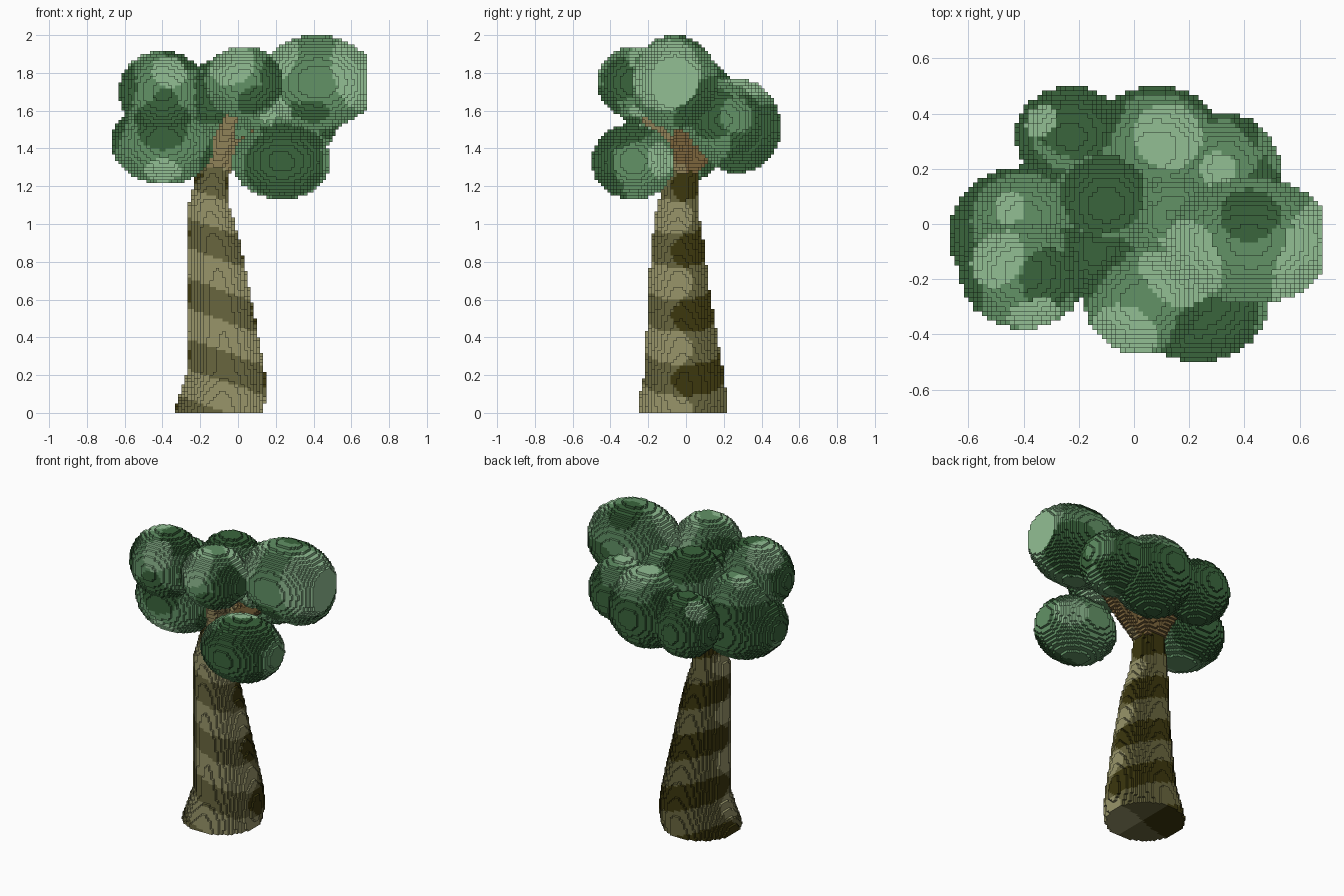
import bpy
from math import ceil, cos, floor, tau
from mathutils import Vector

cube = bpy.data.objects.get("Cube")
if cube:
    bpy.data.objects.remove(cube, do_unlink=True)

VOXEL = 1 / 60


def material(name, rgb):
    """Flat material from display colour 0-255."""
    linear = [((c / 255 + 0.055) / 1.055) ** 2.4 for c in rgb] + [1]
    mat = bpy.data.materials.new(name)
    mat.use_nodes = True
    mat.diffuse_color = linear
    shader = mat.node_tree.nodes["Principled BSDF"]
    shader.inputs["Base Color"].default_value = linear
    shader.inputs["Roughness"].default_value = 0.9
    return mat


LEAF = [material("dark leaf", (58, 101, 60)), material("mid leaf", (98, 146, 102)),
        material("light leaf", (146, 191, 148))]
BARK = [material("dark bark", (60, 55, 13)), material("mid bark", (105, 102, 62)),
        material("light bark", (152, 149, 106))]
WOOD = [material("tan branch", (144, 130, 88)), material("brown branch", (124, 101, 60))]


def centre(cell):
    return Vector([(c + 0.5) * VOXEL for c in cell])


def ellipsoid(middle, radii):
    """Set of grid cells whose centres lie in an ellipsoid."""
    spans = [range(floor((m - r) / VOXEL), ceil((m + r) / VOXEL) + 1)
             for m, r in zip(middle, radii)]
    cells = set()
    for i in spans[0]:
        for j in spans[1]:
            for k in spans[2]:
                point = centre((i, j, k))
                if sum(((p - m) / r) ** 2 for p, m, r in zip(point, middle, radii)) <= 1:
                    cells.add((i, j, k))
    return cells


def build(name, cells, solid, mats, shade):
    """Skin the cells with outward square faces, coloured by a rule."""
    verts, faces, tones = {}, [], []
    for cell in cells:
        tone = None
        for axis in range(3):
            for side in (0, 1):
                near = list(cell)
                near[axis] += 2 * side - 1
                if tuple(near) in solid:
                    continue
                ring = []
                for a, b in ((0, 0), (1, 0), (1, 1), (0, 1)):
                    corner = list(cell)
                    corner[axis] += side
                    corner[(axis + 1) % 3] += a
                    corner[(axis + 2) % 3] += b
                    ring.append(verts.setdefault(tuple(corner), len(verts)))
                faces.append(ring if side else ring[::-1])
                if tone is None:
                    tone = shade(centre(cell))
                tones.append(tone)
    mesh = bpy.data.meshes.new(name)
    mesh.from_pydata([[c * VOXEL for c in v] for v in verts], [], faces)
    for mat in mats:
        mesh.materials.append(mat)
    mesh.polygons.foreach_set("material_index", tones)
    mesh.update()
    bpy.context.collection.objects.link(bpy.data.objects.new(name, mesh))


# Foliage clumps: middle, radii
CLUMPS = [
    ((-.4, -.18, 1.7), (.23, .2, .22)),
    ((-.39, -.04, 1.43), (.28, .25, .22)),
    ((-.4, .02, 1.57), (.2, .18, .2)),
    ((.03, -.28, 1.75), (.21, .19, .19)),
    ((.42, -.06, 1.75), (.31, .23, .25)),
    ((.23, -.28, 1.33), (.26, .22, .2)),
    ((-.1, .07, 1.67), (.2, .19, .2)),
    ((-.14, -.1, 1.66), (.13, .14, .14)),
    ((-.23, .32, 1.5), (.2, .18, .2)),
    ((.08, .27, 1.52), (.26, .23, .25)),
    ((.33, .2, 1.55), (.2, .2, .2)),
    ((.14, .03, 1.64), (.17, .17, .17)),
]
foliage = set().union(*(ellipsoid(*clump) for clump in CLUMPS))
foliage = {c for c in foliage if (c[0] + 0.5) * VOXEL < .68}

# Trunk: height, x, y, radius
PROFILE = [(0, -.105, -.02, .238), (.1, -.08, -.015, .229), (.22, -.064, -.01, .206),
           (.6, -.095, -.035, .167), (.9, -.125, -.045, .138), (1.1, -.155, -.045, .108),
           (1.3, -.13, -.015, .085)]
trunk = set()
for low, high in zip(PROFILE, PROFILE[1:]):
    for k in range(round(low[0] / VOXEL), round(high[0] / VOXEL)):
        t = ((k + 0.5) * VOXEL - low[0]) / (high[0] - low[0])
        x, y, r = (a + (b - a) * t for a, b in zip(low[1:], high[1:]))
        for i in range(floor((x - r) / VOXEL), ceil((x + r) / VOXEL)):
            for j in range(floor((y - r) / VOXEL), ceil((y + r) / VOXEL)):
                p = centre((i, j, k))
                if (p.x - x) ** 2 + (p.y - y) ** 2 <= r * r:
                    trunk.add((i, j, k))

# Branches fanning from the trunk top into the clumps
branches = set()
fork = Vector((-.13, -.02, 1.28))
for tip in ((-.02, -.24, 1.62), (.33, -.03, 1.62), (.1, .22, 1.5), (-.34, 0, 1.45), (-.2, .25, 1.5)):
    for step in range(25):
        t = step / 24
        r = .072 - .042 * t
        branches |= ellipsoid(fork.lerp(Vector(tip), t), (r, r, r))
branches -= trunk

# Patches of light and dark leaves: middle, reach
LIGHT = [
    ((-.36, -.35, 1.82), .1), ((-.04, -.41, 1.86), .13), ((.63, -.12, 1.8), .2),
    ((.18, -.2, 1.56), .11), ((-.4, -.23, 1.24), .11),
    ((.41, -.1, 1.34), .11), ((.13, .33, 1.75), .13), ((.18, -.14, 1.88), .16),
    ((-.5, -.12, 1.86), .11), ((-.35, .38, 1.65), .07), ((.3, .2, 1.76), .07),
    ((-.45, .06, 1.74), .06),
]
DARK = [
    ((-.12, .13, 1.85), .17), ((.42, .04, 1.96), .11), ((.3, -.35, 1.5), .18),
    ((-.29, -.2, 1.9), .12), ((-.2, .4, 1.6), .18), ((.45, .34, 1.55), .14),
    ((-.64, -.05, 1.5), .13), ((.25, -.46, 1.3), .22), ((-.6, -.2, 1.72), .14),
    ((-.38, -.38, 1.65), .07), ((-.4, -.28, 1.54), .15), ((.4, -.28, 1.55), .11),
    ((.1, -.45, 1.62), .11), ((-.15, -.15, 1.7), .17), ((.55, .1, 1.61), .18),
    ((.21, -.36, 1.77), .12), ((-.13, -.1, 1.36), .1),
]


def leaf_tone(p):
    if any((p - Vector(m)).length < reach for m, reach in LIGHT):
        return 2
    if (p - Vector((.53, .29, 1.58))).length < .11:
        return 1
    if any((p - Vector(m)).length < reach for m, reach in DARK):
        return 0
    return 0 if p.y - p.x / 5 > .14 and p.z < 1.64 else 1


def bark_tone(p):
    """Slanted bands, darker round the back along a wavy edge."""
    wave = cos(tau * (p.z + .35 * p.x - .7) / .32)
    return int(wave > 0) + int(p.y < .06 * wave - .02)


solid = foliage | trunk | branches
build("foliage", foliage, solid, LEAF, leaf_tone)
build("trunk", trunk - foliage, solid, BARK, bark_tone)
build("branches", branches - foliage, solid, WOOD, lambda p: int(p.x > .02 or p.y > 0))
